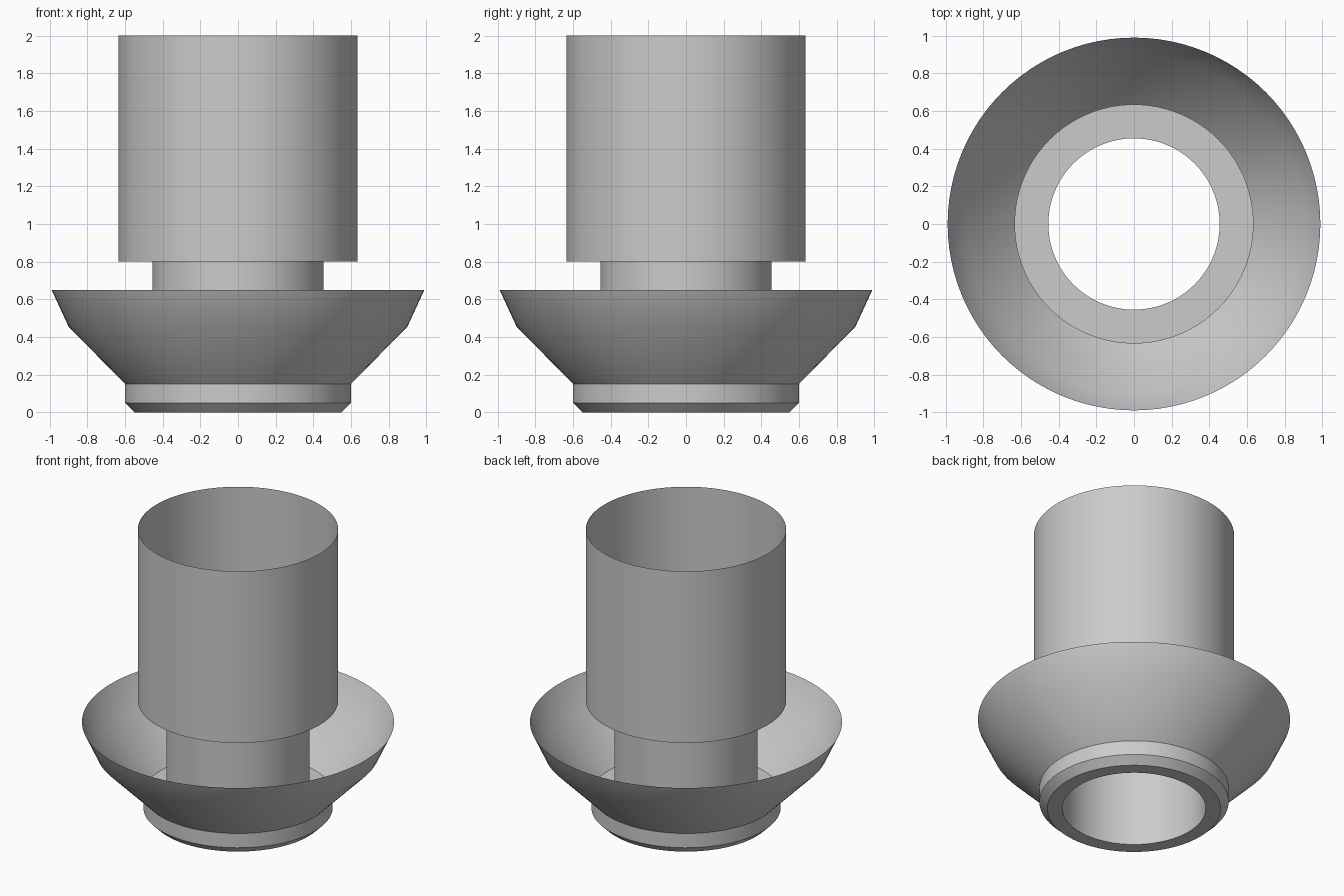
import bpy, bmesh, math

cube = bpy.data.objects.get("Cube")
if cube:
    bpy.data.objects.remove(cube)

SIDES = 96

grey = bpy.data.materials.new("plain_grey")
grey.use_nodes = True
grey.diffuse_color = (0.6, 0.6, 0.6, 1)
grey.node_tree.nodes["Principled BSDF"].inputs["Base Color"].default_value = (0.6, 0.6, 0.6, 1)


def lathe(name, profile):
    """Turn a (radius, height) profile around z into an open, smooth shell."""
    bm = bmesh.new()
    rings = []
    for r, z in profile:
        angles = [2 * math.pi * i / SIDES for i in range(SIDES)]
        rings.append([bm.verts.new((r * math.cos(a), r * math.sin(a), z)) for a in angles])
    for low, high in zip(rings, rings[1:]):
        for i in range(SIDES):
            j = (i + 1) % SIDES
            bm.faces.new((low[i], low[j], high[j], high[i]))
    mesh = bpy.data.meshes.new(name)
    bm.to_mesh(mesh)
    bm.free()
    mesh.materials.append(grey)
    obj = bpy.data.objects.new(name, mesh)
    bpy.context.collection.objects.link(obj)
    bpy.ops.object.select_all(action='DESELECT')
    obj.select_set(True)
    bpy.context.view_layer.objects.active = obj
    bpy.ops.object.shade_smooth_by_angle(angle=math.radians(30))
    return obj


BORE, COLLAR, SLEEVE = 0.455, 0.6, 0.635

# Chamfered foot with a flat floor inside the bowl
lathe("base_collar", [(BORE, 0), (0.55, 0), (COLLAR, 0.05), (COLLAR, 0.15), (BORE, 0.15)])

# Narrow tube running from the foot to the sleeve
lathe("neck", [(BORE, 0), (BORE, 0.8)])

# Thin flared bowl
lathe("bowl", [(COLLAR, 0.15), (0.9, 0.455), (0.99, 0.65)])

# Wide open sleeve with its flat shelf
lathe("upper_sleeve", [(BORE, 0.8), (SLEEVE, 0.8), (SLEEVE, 2)])
